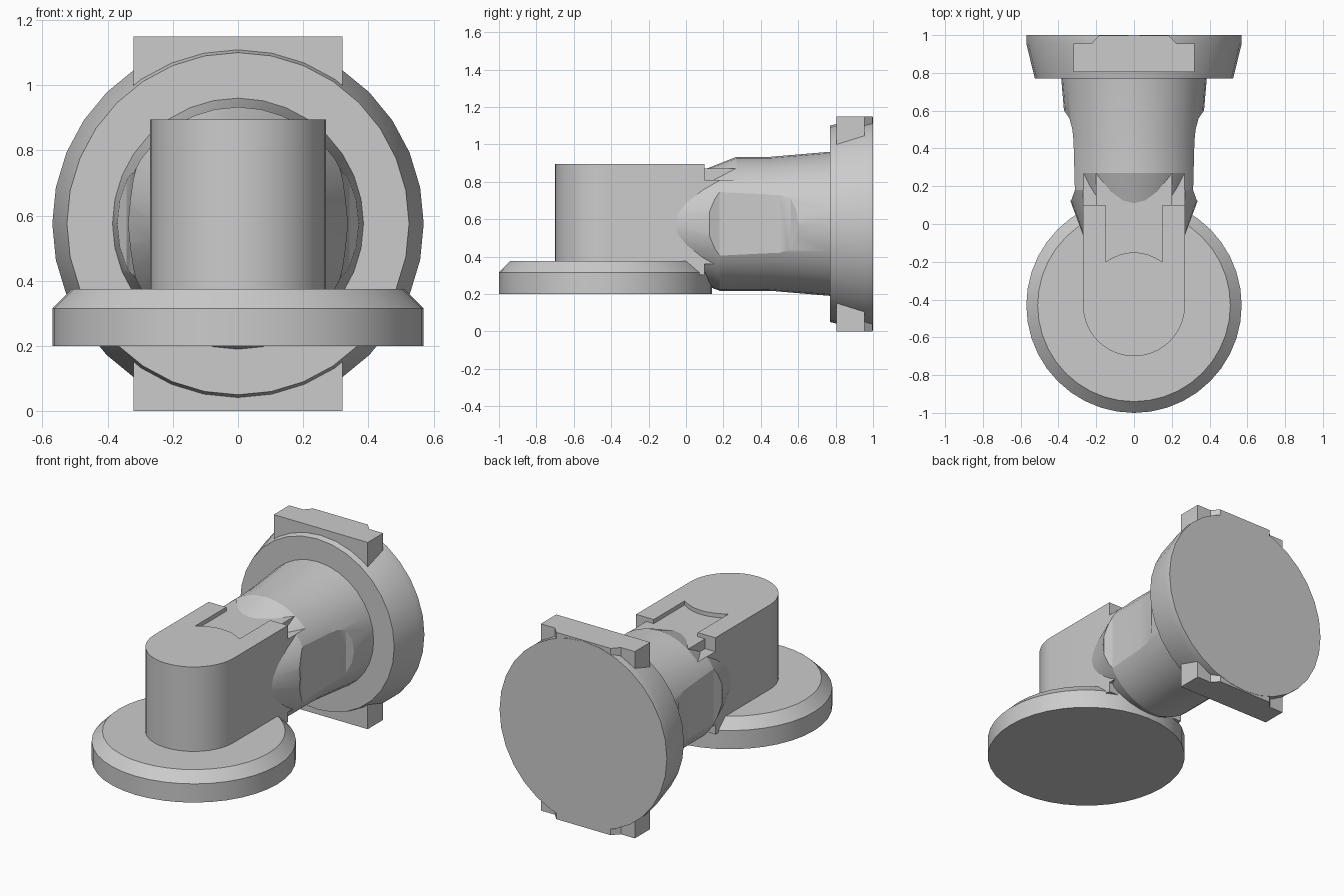
import bpy, bmesh, math

if "Cube" in bpy.data.objects:
    bpy.data.objects.remove(bpy.data.objects["Cube"])

AXIS_Z = 0.575  # height of the horizontal tube axis


def make(name, bm):
    bmesh.ops.recalc_face_normals(bm, faces=bm.faces)
    me = bpy.data.meshes.new(name)
    bm.to_mesh(me)
    bm.free()
    ob = bpy.data.objects.new(name, me)
    bpy.context.collection.objects.link(ob)
    return ob


def prism(name, pts, z0, z1):
    bm = bmesh.new()
    f = bm.faces.new([bm.verts.new((x, y, z0)) for x, y in pts])
    r = bmesh.ops.extrude_face_region(bm, geom=[f])
    top = [v for v in r["geom"] if isinstance(v, bmesh.types.BMVert)]
    bmesh.ops.translate(bm, verts=top, vec=(0, 0, z1 - z0))
    return make(name, bm)


def rect(w, y0, y1):
    return [(-w, y0), (w, y0), (w, y1), (-w, y1)]


def revolve(name, profile, place, n=32):
    """profile: (radius, distance) pairs; place maps (u, v, d) to a point."""
    bm = bmesh.new()
    rings = [[bm.verts.new(place(r * math.cos(2 * math.pi * i / n),
                                 r * math.sin(2 * math.pi * i / n), d))
              for i in range(n)] for r, d in profile]
    for a, b in zip(rings, rings[1:]):
        for i in range(n):
            j = (i + 1) % n
            bm.faces.new((a[i], a[j], b[j], b[i]))
    bm.faces.new(rings[0])
    bm.faces.new(rings[-1])
    return make(name, bm)


def along_y(u, v, d):
    return (u, d, AXIS_Z + v)


def cut(ob, cutters):
    for c in cutters:
        m = ob.modifiers.new("cut", 'BOOLEAN')
        m.operation = 'DIFFERENCE'
        m.solver = 'EXACT'
        m.object = c
        bpy.context.view_layer.objects.active = ob
        bpy.ops.object.modifier_apply(modifier=m.name)


# Base disc with chamfered rim
base = revolve("base_disc", [(0.57, 0.2), (0.57, 0.315), (0.51, 0.375)],
               lambda u, v, d: (u, v - 0.43, d), 40)

# Upright block with rounded front
arc = [(0.27 * math.cos(a), -0.43 + 0.27 * math.sin(a))
       for a in (math.pi + math.pi * i / 20 for i in range(21))]
block = prism("upright_block", arc + [(0.27, 0.1), (-0.27, 0.1)], 0.3, 0.895)
curve = [(x, -0.15 - 0.05 * (x / 0.15) ** 2)
         for x in (-0.15 + 0.3 * i / 8 for i in range(9))]
slot = prism("slot_cutter", curve + [(0.15, 0.3), (-0.15, 0.3)], 0.87, 1.1)

# Stepped inserts joining block and neck
tongue = prism("block_tongue", rect(0.2, 0.05, 0.27), 0.5, 0.87)
step = prism("block_step", rect(0.27, 0.05, 0.18), 0.36, 0.81)

# Tapered neck and the flared side shoulders
neck = revolve("neck", [(0.25, -0.01), (0.295, 0.11), (0.358, 0.27),
                        (0.358, 0.45), (0.386, 0.78)], along_y)
shoulder = revolve("neck_shoulder", [(0.262, -0.08), (0.358, 0.18),
                                     (0.358, 0.27)], along_y)
top_clip = prism("top_cutter", rect(0.6, -0.3, 0.3), 0.81, 1.2)

# Flat side recesses of the neck
recess = [(0.332, 0.125), (0.313, 0.18), (0.32, 0.44), (0.326, 0.5),
          (0.342, 0.56), (0.37, 0.6), (0.6, 0.6), (0.6, 0.125)]
flats = [prism("flat_cutter", [(s * x, y) for x, y in recess], 0.2, 0.95)
         for s in (-1, 1)]

# End flange and the keyed bar behind it
flange = revolve("end_flange", [(0.525, 0.77), (0.57, 0.955), (0.57, 1.0)],
                 along_y)
half = [(0.32, 0.805), (0.32, 0.955), (0.225, 0.955), (0.185, 0.998)]
bar = prism("flange_bar", half + [(-x, y) for x, y in reversed(half)], 0, 1.15)

# Apply cuts and drop the cutters
cut(block, [slot])
cut(neck, flats)
cut(shoulder, [top_clip] + flats)
for c in [slot, top_clip] + flats:
    bpy.data.objects.remove(c)

# Smooth the round parts, keeping edges sharp
bpy.ops.object.select_all(action='DESELECT')
for ob in (base, block, neck, shoulder, flange):
    ob.select_set(True)
bpy.context.view_layer.objects.active = base
bpy.ops.object.shade_smooth_by_angle(angle=math.radians(20))
